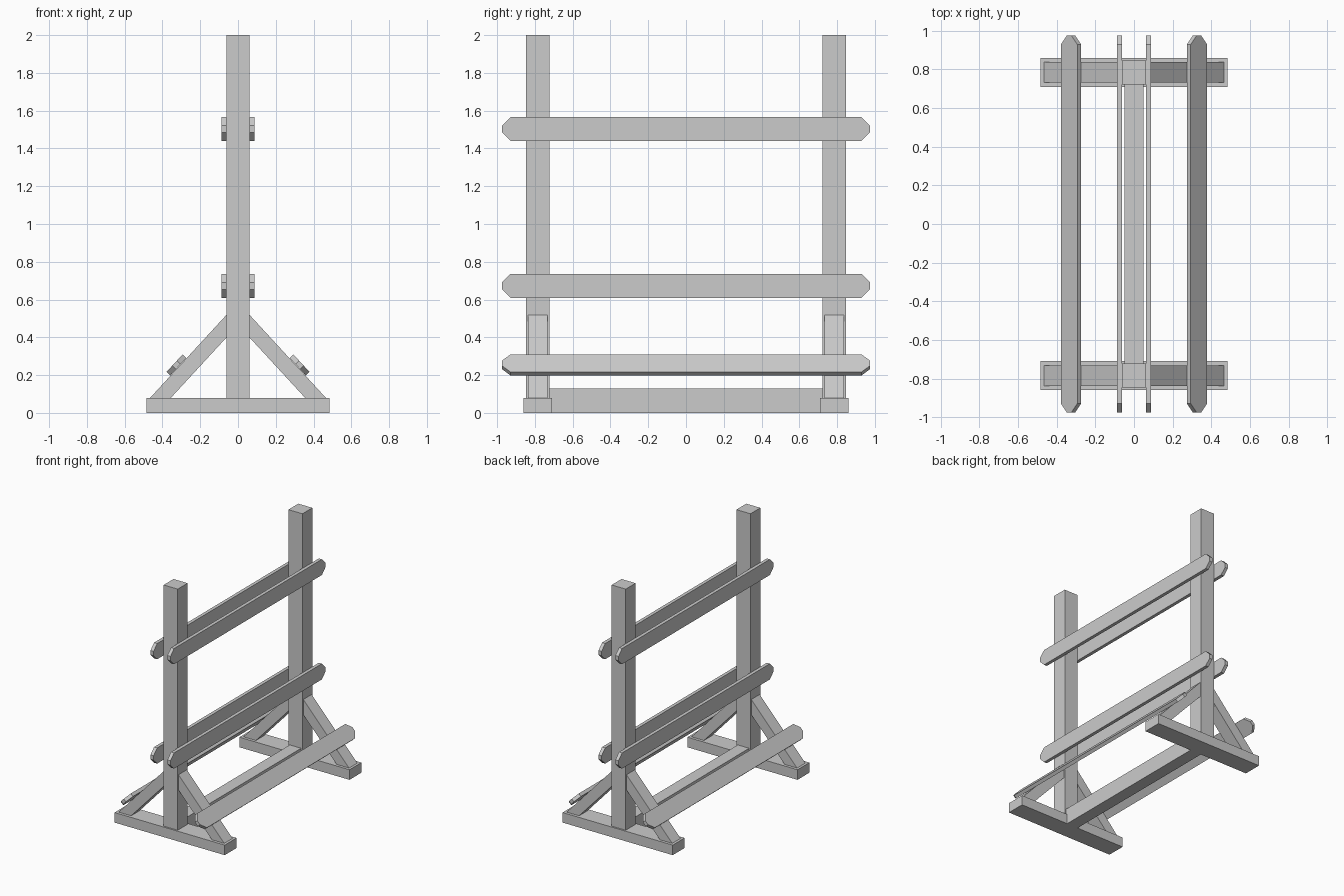
import bpy
import bmesh
from mathutils import Matrix, Vector

cube = bpy.data.objects.get("Cube")
if cube:
    bpy.data.objects.remove(cube, do_unlink=True)

grey = bpy.data.materials.new("plain_grey")
grey.use_nodes = True
colour = (0.6, 0.6, 0.6, 1)
grey.diffuse_color = colour
grey.node_tree.nodes["Principled BSDF"].inputs["Base Color"].default_value = colour


def prism(name, outline, depth, matrix):
    """Extrude an outline in local XY by depth, centred on local Z, then place it."""
    bm = bmesh.new()
    face = bm.faces.new([bm.verts.new((u, v, -depth / 2)) for u, v in outline])
    extruded = bmesh.ops.extrude_face_region(bm, geom=[face])
    moved = [g for g in extruded["geom"] if isinstance(g, bmesh.types.BMVert)]
    bmesh.ops.translate(bm, verts=moved, vec=(0, 0, depth))
    bmesh.ops.transform(bm, matrix=matrix, verts=bm.verts)
    bmesh.ops.recalc_face_normals(bm, faces=bm.faces)
    mesh = bpy.data.meshes.new(name)
    bm.to_mesh(mesh)
    bm.free()
    mesh.materials.append(grey)
    obj = bpy.data.objects.new(name, mesh)
    bpy.context.collection.objects.link(obj)
    return obj


def box(name, centre, size):
    x, y = size[0] / 2, size[1] / 2
    return prism(name, [(-x, -y), (x, -y), (x, y), (-x, y)], size[2],
                 Matrix.Translation(centre))


def frame(origin, u, v):
    """Placement matrix whose local X and Y run along u and v."""
    u, v = Vector(u).normalized(), Vector(v).normalized()
    axes = Matrix((u, v, u.cross(v))).transposed().to_4x4()
    return Matrix.Translation(origin) @ axes


POST_Y = 0.785
POST = 0.062       # half width of a post
FOOT_TOP = 0.08
RAIL_LENGTH, RAIL_WIDTH, RAIL_THICK = 1.95, 0.125, 0.027

# Rail outline with clipped corners
L, W, CUT = RAIL_LENGTH / 2, RAIL_WIDTH / 2, 0.045
rail_outline = [(-L, W - CUT), (-L, CUT - W), (CUT - L, -W), (L - CUT, -W),
                (L, CUT - W), (L, W - CUT), (L - CUT, W), (CUT - L, W)]

# Diagonal brace outline in x and z
brace_outline = [(0.465, FOOT_TOP), (POST, 0.518), (POST, 0.398), (0.355, FOOT_TOP)]
slope = Vector((0.465 - POST, 0, FOOT_TOP - 0.518)).normalized()

# End frames: foot, post and a brace on each side
for end, y in (("front", -POST_Y), ("back", POST_Y)):
    box(end + "_foot", (0, y, FOOT_TOP / 2), (0.97, 0.15, FOOT_TOP))
    box(end + "_post", (0, y, 1), (2 * POST, 2 * POST, 2))
    for side, s in (("left", 1), ("right", -1)):
        prism(f"{end}_{side}_brace", [(s * x, z) for x, z in brace_outline], 0.105,
              frame((0, y, 0), (1, 0, 0), (0, 0, 1)))

# Beam joining the two feet
box("base_beam", (0, 0, 0.065), (0.1, 2 * (POST_Y - POST), 0.13))

# Rails on both sides: two upright pairs and one sloping pair on the braces
for side, s in (("left", 1), ("right", -1)):
    for level, z in (("lower", 0.672), ("upper", 1.503)):
        prism(f"{side}_{level}_rail", rail_outline, RAIL_THICK,
              frame((s * (POST + RAIL_THICK / 2 - 0.001), 0, z), (0, 1, 0), (0, 0, 1)))
    prism(f"{side}_sloping_rail", rail_outline, RAIL_THICK,
          frame((s * 0.326, 0, 0.254), (0, 1, 0), (s * slope.x, 0, slope.z)))
